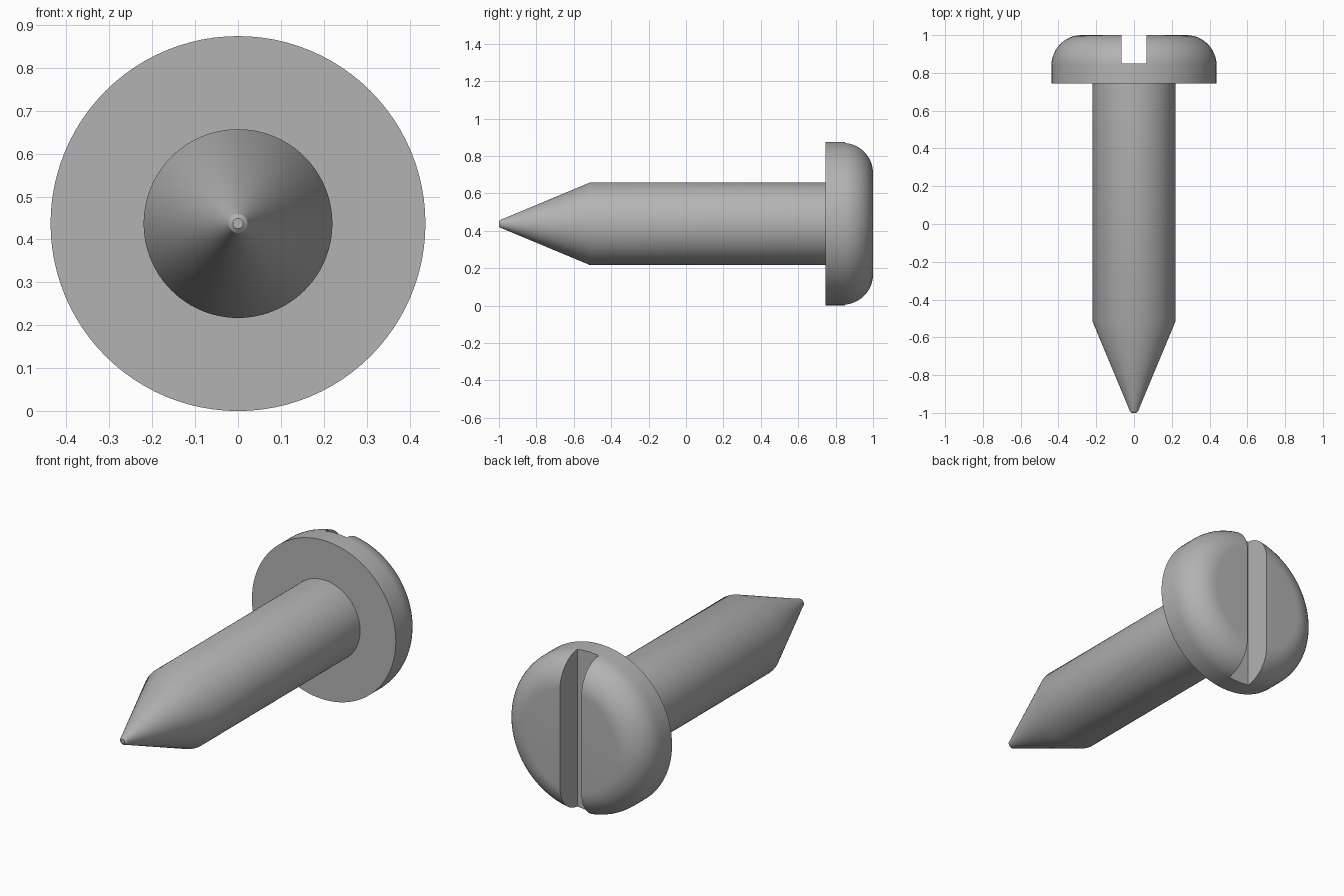
import bpy
import bmesh
import math
from mathutils import Matrix, Vector

if "Cube" in bpy.data.objects:
    bpy.data.objects.remove(bpy.data.objects["Cube"])

HEAD_R = 0.437
SHANK_R = 0.22
UNDERSIDE = 0.745
FILLET = 0.16
AXIS_Z = HEAD_R
SEGMENTS = 96

steel = bpy.data.materials.new("grey_steel")
steel.use_nodes = True
grey = (0.45, 0.45, 0.45, 1)
steel.diffuse_color = grey
steel.node_tree.nodes["Principled BSDF"].inputs["Base Color"].default_value = grey


def finish(bm, name):
    mesh = bpy.data.meshes.new(name)
    bm.to_mesh(mesh)
    bm.free()
    obj = bpy.data.objects.new(name, mesh)
    bpy.context.collection.objects.link(obj)
    mesh.materials.append(steel)
    return obj


def lathe(name, profile):
    """Spin (radius, y) points about the long axis into a closed solid."""
    bm = bmesh.new()
    verts = [bm.verts.new((r, y, AXIS_Z)) for r, y in profile]
    edges = [bm.edges.new(pair) for pair in zip(verts, verts[1:])]
    bmesh.ops.spin(bm, geom=verts + edges, cent=(0, 0, AXIS_Z), axis=(0, 1, 0),
                   angle=math.tau, steps=SEGMENTS, use_merge=True)
    bmesh.ops.remove_doubles(bm, verts=bm.verts, dist=1e-5)
    # Close both ends with flat discs
    bmesh.ops.holes_fill(bm, edges=[e for e in bm.edges if e.is_boundary], sides=0)
    bmesh.ops.recalc_face_normals(bm, faces=bm.faces)
    return finish(bm, name)


def smooth(obj):
    bpy.ops.object.select_all(action="DESELECT")
    obj.select_set(True)
    bpy.context.view_layer.objects.active = obj
    bpy.ops.object.shade_smooth_by_angle(angle=math.radians(30))


# Shank with a tapered, slightly blunted point
shank = lathe("shank", [(0.012, -1), (0.022, -0.992), (0.028, -0.975),
                        (SHANK_R, -0.515), (SHANK_R, UNDERSIDE + 0.02)])

# Pan head with a rounded rim
arc = [i / 12 * math.pi / 2 for i in range(13)]
rim = [(HEAD_R - FILLET + FILLET * math.cos(a), 1 - FILLET + FILLET * math.sin(a))
       for a in arc]
head = lathe("head", [(HEAD_R, UNDERSIDE)] + rim)

# Driver slot right across the head
bm = bmesh.new()
bmesh.ops.create_cube(bm, size=1, matrix=Matrix.Translation((0, 0.95, AXIS_Z))
                      @ Matrix.Diagonal(Vector((0.13, 0.2, 1.2, 1))))
cutter = finish(bm, "slot_cutter")
cutter.hide_render = True
slot = head.modifiers.new("slot", "BOOLEAN")
slot.operation = "DIFFERENCE"
slot.solver = "EXACT"
slot.object = cutter
bpy.context.view_layer.objects.active = head
bpy.ops.object.modifier_apply(modifier=slot.name)
bpy.data.objects.remove(cutter)

for part in (shank, head):
    smooth(part)
